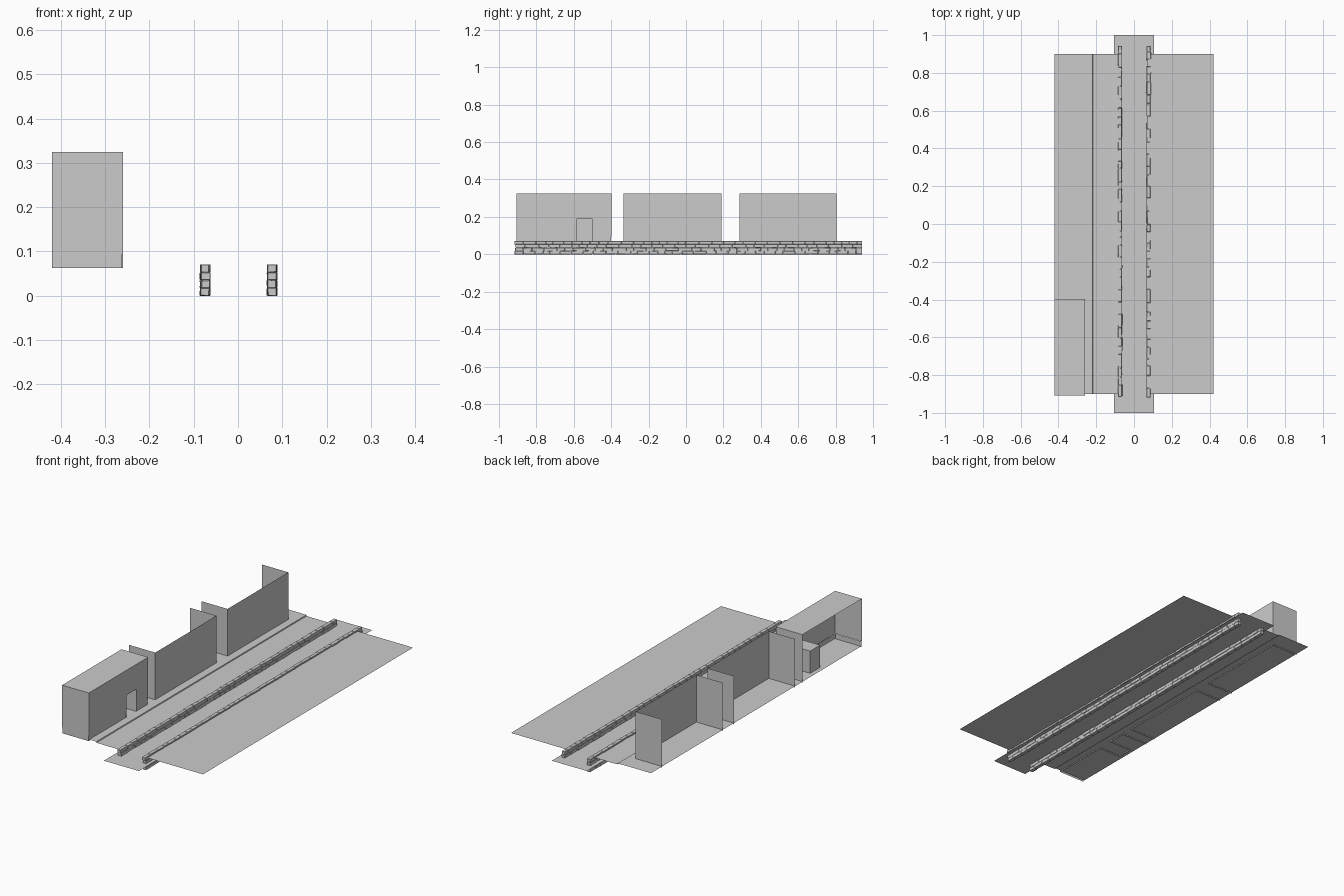
import bpy, bmesh, random
from mathutils import Vector, Matrix

if "Cube" in bpy.data.objects:
    bpy.data.objects.remove(bpy.data.objects["Cube"])

random.seed(4)


def finish(name, bm):
    me = bpy.data.meshes.new(name)
    bm.to_mesh(me)
    bm.free()
    ob = bpy.data.objects.new(name, me)
    bpy.context.collection.objects.link(ob)
    return ob


def quad(bm, *pts):
    return bm.faces.new([bm.verts.new(p) for p in pts])


def strip(name, profile, y0, y1):
    """Sheet swept along y from an (x, z) profile."""
    bm = bmesh.new()
    rows = [[bm.verts.new((x, y, z)) for x, z in profile] for y in (y0, y1)]
    for i in range(len(profile) - 1):
        bm.faces.new((rows[0][i], rows[0][i + 1], rows[1][i + 1], rows[1][i]))
    return finish(name, bm)


# Canal water and the banks
strip("water", [(-0.105, 0.035), (0.105, 0.035)], -1, 1)
strip("right_bank", [(0.08, 0.063), (0.42, 0.063)], -0.9, 0.9)
strip("pavement", [(-0.42, 0.0695), (-0.25, 0.0695), (-0.225, 0.069)], -0.9, 0.9)
strip("curb", [(-0.225, 0.069), (-0.22, 0.069), (-0.218, 0.063)], -0.9, 0.9)
strip("road", [(-0.222, 0.064), (-0.185, 0.063), (-0.12, 0.063), (-0.075, 0.0635)], -0.9, 0.9)


# Canal walls: courses of irregular stones
def stone_wall(name, x0, x1):
    bm = bmesh.new()
    rows = 4
    h = 0.0705 / rows
    for r in range(rows):
        y = -0.915 + random.uniform(-0.004, 0.004)
        while y < 0.935:
            length = min(random.uniform(0.035, 0.075), 0.942 - y)
            j = [random.uniform(-0.0015, 0.0015) for _ in range(3)]
            size = (x1 - x0 + j[0], length - 0.001, h - 0.0004)
            loc = ((x0 + x1) / 2 + j[1], y + length / 2, (r + 0.5) * h)
            m = Matrix.Translation(loc) @ Matrix.Diagonal((*size, 1))
            new = bmesh.ops.create_cube(bm, size=1, matrix=m)["verts"]
            for v in new:
                v.co += Vector((random.uniform(-.0008, .0008), 0, random.uniform(-.0003, .0003)))
            edges = list({e for v in new for e in v.link_edges})
            bmesh.ops.bevel(bm, geom=edges, offset=0.001, segments=1, affect='EDGES')
            y += length
    return finish(name, bm)


stone_wall("left_canal_wall", -0.084, -0.064)
stone_wall("right_canal_wall", 0.067, 0.087)

# House shells: front and two side walls, open at the back
XB, XF, Z0, Z1 = -0.42, -0.262, 0.063, 0.325


def house(name, y0, y1):
    bm = bmesh.new()
    path = [(XB, y0), (XF, y0), (XF, y1), (XB, y1)]
    lo = [bm.verts.new((x, y, Z0)) for x, y in path]
    hi = [bm.verts.new((x, y, Z1)) for x, y in path]
    for i in range(3):
        bm.faces.new((lo[i], lo[i + 1], hi[i + 1], hi[i]))
    return finish(name, bm)


house("middle_house", -0.335, 0.19)
house("far_house", 0.285, 0.805)

# Near house: plinth, upper walls, roof and a door recess
y0, y1, zp = -0.905, -0.4, 0.094
d0, d1, dt, depth = -0.585, -0.5, 0.19, 0.135
o = 0.002
bm = bmesh.new()
for y in (y0, y1):
    s = -o if y == y0 else o
    quad(bm, (XB, y, Z0), (XF, y, Z0), (XF, y, zp), (XB, y, zp))
    quad(bm, (XB, y + s, zp), (XF + o, y + s, zp), (XF + o, y + s, Z1), (XB, y + s, Z1))
for a, b in ((y0, d0), (d1, y1)):
    quad(bm, (XF, a, Z0), (XF, b, Z0), (XF, b, zp), (XF, a, zp))
x = XF + o
for a, b, lo, hi in ((y0 - o, d0, zp, Z1), (d1, y1 + o, zp, Z1), (d0, d1, dt, Z1)):
    quad(bm, (x, a, lo), (x, b, lo), (x, b, hi), (x, a, hi))
quad(bm, (XB, y0 - o, Z1), (x, y0 - o, Z1), (x, y1 + o, Z1), (XB, y1 + o, Z1))
finish("near_house", bm)

bm = bmesh.new()
xi = x - depth
for y in (d0, d1):
    quad(bm, (x, y, Z0), (xi, y, Z0), (xi, y, dt), (x, y, dt))
quad(bm, (xi, d0, Z0), (xi, d1, Z0), (xi, d1, dt), (xi, d0, dt))
quad(bm, (x, d0, dt), (xi, d0, dt), (xi, d1, dt), (x, d1, dt))
finish("door_recess", bm)

# Window panel beside the door
bm = bmesh.new()
quad(bm, (x + .001, -0.485, 0.115), (x + .001, -0.425, 0.115),
     (x + .001, -0.425, 0.175), (x + .001, -0.485, 0.175))
finish("window", bm)
